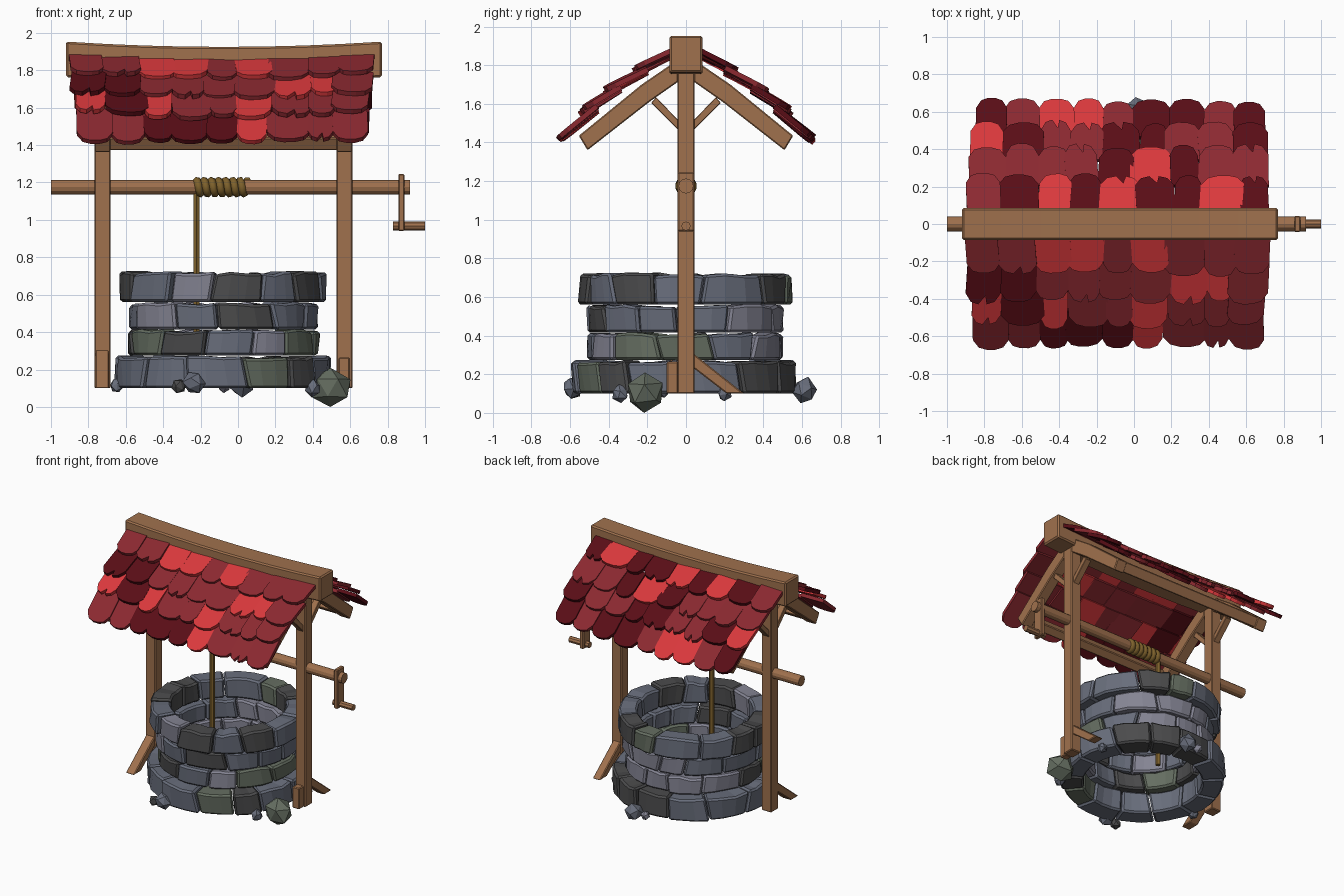
import bpy, bmesh, math, random
from mathutils import Vector, Matrix

if "Cube" in bpy.data.objects:
    bpy.data.objects.remove(bpy.data.objects["Cube"])

random.seed(7)
CX = -0.08  # the well and posts are centred a little left of the crank


def material(name, rgb):
    m = bpy.data.materials.new(name)
    m.diffuse_color = (*rgb, 1)
    m.use_nodes = True
    m.node_tree.nodes["Principled BSDF"].inputs["Base Color"].default_value = m.diffuse_color
    return m


WOOD = material("wood", (0.35, 0.165, 0.075))
ROPE = material("rope", (0.21, 0.12, 0.025))
REDS = [material("shingle_red", (0.26, 0.022, 0.03)), material("shingle_dark", (0.1, 0.004, 0.008)),
        material("shingle_bright", (0.7, 0.04, 0.045))]
STONES = [material("stone_blue", (0.14, 0.155, 0.2)), material("stone_dark", (0.07, 0.07, 0.072)),
          material("stone_light", (0.23, 0.23, 0.29)), material("stone_green", (0.13, 0.155, 0.12))]


def finish(name, bm, mats, bevel=0.0):
    bmesh.ops.recalc_face_normals(bm, faces=bm.faces)
    me = bpy.data.meshes.new(name)
    bm.to_mesh(me)
    bm.free()
    for m in mats:
        me.materials.append(m)
    ob = bpy.data.objects.new(name, me)
    bpy.context.collection.objects.link(ob)
    if bevel:
        mod = ob.modifiers.new("bevel", "BEVEL")
        mod.width, mod.segments = bevel, 1
        mod.limit_method, mod.angle_limit = "ANGLE", math.radians(35)
    return ob


def loft(bm, rings, mat=0):
    """Skin a list of equal-sized closed rings and cap both ends."""
    vs = [[bm.verts.new(p) for p in r] for r in rings]
    n = len(vs[0])
    faces = [bm.faces.new(vs[0]), bm.faces.new(vs[-1][::-1])]
    for a, b in zip(vs, vs[1:]):
        faces += [bm.faces.new((a[i], b[i], b[(i + 1) % n], a[(i + 1) % n])) for i in range(n)]
    for f in faces:
        f.material_index = mat


def prism(name, profile, x0, x1, bevel=0.006):
    """Timber with a side (y, z) profile, running from x0 to x1."""
    bm = bmesh.new()
    loft(bm, [[(x, y, z) for y, z in profile] for x in (x0, x1)])
    return finish(name, bm, [WOOD], bevel)


def rect(y, z0, z1):
    return [(-y, z0), (y, z0), (y, z1), (-y, z1)]


def rod(name, a, b, r, mat, sides=10):
    a, b = Vector(a), Vector(b)
    d = b - a
    bm = bmesh.new()
    m = Matrix.Translation((a + b) / 2) @ d.to_track_quat("Z", "Y").to_matrix().to_4x4()
    bmesh.ops.create_cone(bm, cap_ends=True, segments=sides, radius1=r, radius2=r, depth=d.length, matrix=m)
    return finish(name, bm, [mat])


# Stone wall: four tiers of wedge-shaped blocks with slanted joints
TIERS = [(0.10, 0.265, 0.42, 0.58, 13), (0.275, 0.405, 0.385, 0.505, 12),
         (0.415, 0.55, 0.385, 0.51, 12), (0.562, 0.715, 0.41, 0.545, 13)]
for t, (z0, z1, ri, ro, n) in enumerate(TIERS):
    bm = bmesh.new()
    step = math.tau / n
    joints = [(step * (i + t * 0.5 + random.uniform(-0.2, 0.2)), random.uniform(-0.035, 0.035)) for i in range(n)]
    joints.append((joints[0][0] + math.tau, joints[0][1]))
    for (a0, s0), (a1, s1) in zip(joints, joints[1:]):
        grow = random.uniform(-0.012, 0.014)
        rings = []
        for k in range(4):
            f = k / 3
            gap = 0.006 * (1 - 2 * f)
            a, s = a0 + (a1 - a0) * f + gap, s0 + (s1 - s0) * f
            top = z1 + random.uniform(-0.008, 0.012)
            lean = random.uniform(-0.008, 0.008)
            ring = [(ri, z0, -s), (ro + grow + lean, z0, -s), (ro + grow - lean, top, s), (ri, top, s)]
            rings.append([(CX + r * math.cos(a + q), r * math.sin(a + q), z) for r, z, q in ring])
        loft(bm, rings, random.choices(range(4), (5, 2, 3, 1.5))[0])
    finish(f"stone_tier_{t + 1}", bm, STONES, 0.013)

# Loose rocks round the foot of the wall
ROCKS = [(0.5, -0.21, 0.105, 0.105, 3), (0.02, 0.615, 0.115, 0.07, 0), (-0.235, -0.585, 0.13, 0.06, 0),
         (-0.315, -0.58, 0.11, 0.04, 1), (-0.65, -0.12, 0.115, 0.04, 0), (0.40, -0.34, 0.10, 0.045, 0),
         (-0.075, 0.61, 0.11, 0.035, 2), (0.46, 0.2, 0.10, 0.04, 0)]
for i, (x, y, z, r, c) in enumerate(ROCKS):
    bm = bmesh.new()
    m = Matrix.Translation((x, y, z)) @ Matrix.Rotation(i * 1.3, 4, (1, 0.5, 1))
    bmesh.ops.create_icosphere(bm, subdivisions=1, radius=r, matrix=m)
    for v in bm.verts:
        v.co += Vector([random.uniform(-0.1, 0.1) * r for _ in range(3)])
        v.co.z = max(v.co.z, 0)
    finish(f"rock_{i + 1}", bm, [STONES[c]])

# Posts, bent rafters and braces at both ends
RAFTER = [(0.04, 1.83), (0.23, 1.70), (0.555, 1.435), (0.51, 1.36), (0.19, 1.61), (0.04, 1.715)]
BRACE = [(0.03, 1.455), (0.18, 1.605), (0.155, 1.635), (0.03, 1.505)]
PURLIN = [(0.50, 1.475), (0.55, 1.437), (0.51, 1.37), (0.46, 1.41)]
for end, x in (("left", -0.725), ("right", 0.57)):
    prism(f"{end}_post", rect(0.045, 0.1, 1.8), x - 0.043, x + 0.043)
    for side, s in (("front", -1), ("back", 1)):
        prism(f"{end}_{side}_rafter", [(y * s, z) for y, z in RAFTER], x - 0.043, x + 0.043)
        prism(f"{end}_{side}_brace", [(y * s, z) for y, z in BRACE], x - 0.025, x + 0.025, 0.003)
for side, s in (("front", -1), ("back", 1)):
    prism(f"{side}_purlin", [(y * s, z) for y, z in PURLIN], -0.69, 0.535)

# Ground struts: one diagonal on each post and a peg on the right post
STRUT = [(0.035, 0.31), (0.30, 0.1), (0.21, 0.1), (0.035, 0.235)]
prism("left_ground_strut", [(-y, z) for y, z in STRUT], -0.763, -0.69)
prism("right_ground_strut", STRUT, 0.535, 0.6)
prism("right_post_peg", [(-0.1, 0.1), (-0.04, 0.1), (-0.04, 0.265), (-0.1, 0.265)], 0.538, 0.598)

# Sagging ridge beam
bm = bmesh.new()
rings = []
for i in range(9):
    u = i / 4 - 1
    rings.append([(-0.075 + 0.845 * u, y, z + 0.028 * u * u) for y, z in rect(0.085, 1.735, 1.925)])
loft(bm, rings)
finish("ridge_beam", bm, [WOOD], 0.01)

# Windlass: axle, crank and handle
rod("axle", (-1, 0, 1.175), (0.92, 0, 1.175), 0.039, WOOD, 12)
prism("crank_arm", rect(0.043, 0.94, 1.245), 0.857, 0.89)
rod("crank_handle", (0.83, 0, 0.967), (1, 0, 0.967), 0.024, WOOD, 8)

# Rope wound round the axle, and the hanging length
curve = bpy.data.curves.new("rope_coil", "CURVE")
curve.dimensions = "3D"
curve.bevel_depth, curve.bevel_resolution = 0.022, 1
spline = curve.splines.new("POLY")
turns, per = 7, 14
spline.points.add(turns * per)
for i, p in enumerate(spline.points):
    a = i / per * math.tau
    p.co = (0.05 - 0.27 * i / (turns * per), 0.034 * math.sin(a), 1.175 + 0.034 * math.cos(a), 1)
curve.use_fill_caps = True
curve.materials.append(ROPE)
bpy.context.collection.objects.link(bpy.data.objects.new("rope_coil", curve))
rod("hanging_rope", (-0.222, 0, 1.16), (-0.222, 0, 0.3), 0.019, ROPE, 6)

# Shingles: four overlapping rows a side, each a rounded tab, some split
ROWS = [((0.07, 1.865), (0.26, 1.765)), ((0.20, 1.775), (0.41, 1.66)),
        ((0.34, 1.685), (0.54, 1.555)), ((0.46, 1.58), (0.655, 1.415))]
TAB = [(-0.5, 0), (0.5, 0), (0.5, 0.74), (0.34, 0.94), (0.12, 1)]
for side, s in (("front", -1), ("back", 1)):
    bm = bmesh.new()
    for r, (p, q) in enumerate(ROWS):
        n = 9
        half = 0.81 - 0.012 * r
        cuts = [CX - half + 2 * half * i / n for i in range(n + 1)]
        cuts = [c + (random.uniform(-0.03, 0.03) if 0 < i < n else random.uniform(-0.012, 0.012))
                for i, c in enumerate(cuts)]
        for x0, x1 in zip(cuts, cuts[1:]):
            w, xc = (x1 - x0) * 1.05, (x0 + x1) / 2
            sag = 0.03 * ((xc - CX) / 0.8) ** 2 - 0.015
            lift, skew = random.uniform(0, 0.014), random.uniform(-0.04, 0.04)
            long = random.uniform(0.93, 1.06)
            split = [(0.07, 0.8)] if random.random() < 0.25 else []
            outline = TAB + split + [(-0.12, 1), (-0.34, 0.94), (-0.5, 0.74)]
            down = Vector((0, (q[0] - p[0]) * s, q[1] - p[1]))
            normal = Vector((0, -down.z * s, abs(down.y))).normalized()
            twist = random.uniform(-0.06, 0.06)
            base = []
            for u, v in outline:
                pt = Vector((xc + u * w + skew * v * 0.4, p[0] * s, p[1] + sag)) + down * v * long
                base.append(pt + normal * (lift * v + twist * u * w))
            loft(bm, [[b - normal * 0.013 for b in base], [b + normal * 0.013 for b in base]],
                 random.choices(range(3), (5, 3, 1.5))[0])
    finish(f"{side}_shingles", bm, REDS)
